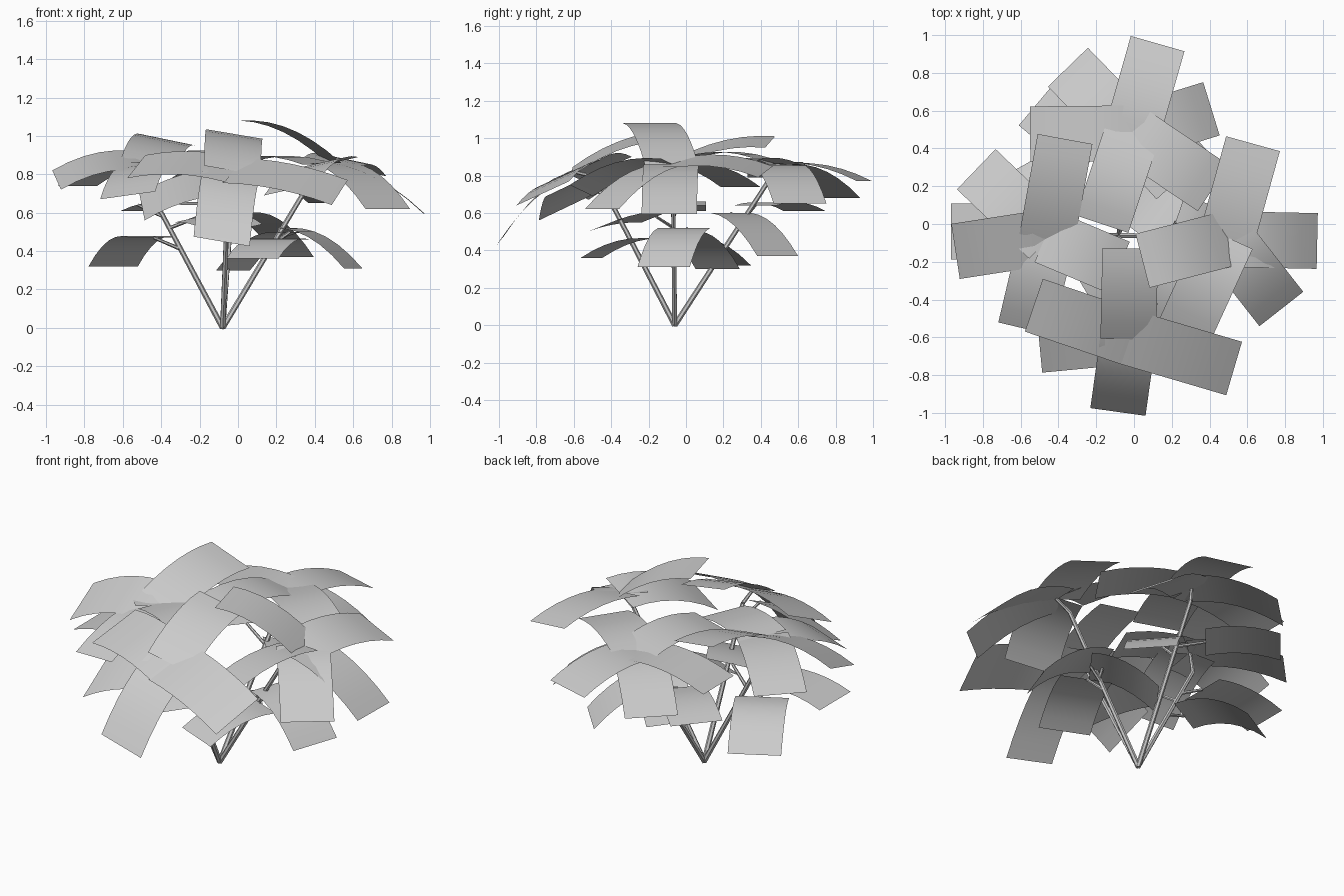
import bpy, bmesh
from mathutils import Vector

BASE = Vector((-0.08, -0.06, 0.0))
UP = Vector((0, 0, 1))
WIDTH, ROWS = 0.295, 7


def finish(bm, name):
    mesh = bpy.data.meshes.new(name)
    bm.to_mesh(mesh)
    bm.free()
    ob = bpy.data.objects.new(name, mesh)
    bpy.context.collection.objects.link(ob)
    for p in mesh.polygons:
        p.use_smooth = name.endswith("leaf")
    return ob


def leaf(name, start, end, roll=0.0, arch=0.05):
    """Arched rectangular leaf blade; roll lifts the left edge."""
    start, end = Vector(start), Vector(end)
    flat = Vector((end.x - start.x, end.y - start.y, 0)).normalized()
    side = UP.cross(flat) * WIDTH / 2 + UP * roll
    bm = bmesh.new()
    prev = None
    for i in range(ROWS):
        t = i / (ROWS - 1)
        c = start.lerp(end, t) + UP * arch * 4 * t * (1 - t)
        row = [bm.verts.new(c + side * s) for s in (-1, 0, 1)]
        if prev:
            for k in range(2):
                bm.faces.new((prev[k], row[k], row[k + 1], prev[k + 1]))
        prev = row
    finish(bm, name)


def stem(name, a, b, r=0.015):
    """Thin six-sided stem between two points."""
    a, b = Vector(a), Vector(b)
    d = b - a
    bm = bmesh.new()
    bmesh.ops.create_cone(bm, cap_ends=True, segments=6, radius1=r, radius2=r * 0.8,
                          depth=d.length)
    q = d.to_track_quat('Z', 'Y')
    for v in bm.verts:
        v.co = q @ v.co + (a + b) / 2
    finish(bm, name)


# upper clusters: leaf centre, stem tip, then each leaf's far end (x, y, z, roll, arch)
clusters = {
    "right": ((0.49, -0.08, 0.86), (0.40, -0.07, 0.80), [
        (0.97, -0.09, 0.595, 0, 0.05), (0.63, 0.425, 0.82, 0.03, 0.04),
        (0.045, -0.195, 1.08, 0, 0.05), (0.27, -0.56, 0.72, 0.03, 0.05),
        (0.78, -0.45, 0.62, 0, 0.05)]),
    "left": ((-0.46, -0.07, 0.86), (-0.48, -0.07, 0.75), [
        (-0.945, -0.145, 0.77, -0.05, 0.05), (-0.365, 0.45, 0.98, 0.03, 0.04),
        (-0.835, 0.29, 0.74, 0, 0.04), (-0.575, -0.555, 0.69, 0.02, 0.05),
        (-0.08, -0.23, 0.84, 0, 0.03)]),
    "front": ((-0.03, -0.60, 0.82), (-0.05, -0.47, 0.79), [
        (-0.085, -0.995, 0.45, -0.025, 0.06), (-0.02, -0.13, 1.01, 0.025, 0.04),
        (0.53, -0.765, 0.705, 0.065, 0.025), (-0.53, -0.43, 0.84, -0.06, 0.03)]),
    "back": ((-0.01, 0.48, 0.86), (-0.02, 0.46, 0.80), [
        (0.125, 0.955, 0.77, 0, 0.04), (-0.35, 0.83, 0.68, 0, 0.05),
        (0.42, 0.19, 0.85, 0, 0.04), (0.41, 0.61, 0.65, 0, 0.05),
        (-0.55, 0.475, 0.79, 0, 0.04), (-0.17, 0.0, 0.89, 0, 0.05)]),
}
stems = []
for label, (hub, tip, ends) in clusters.items():
    hub, tip = Vector(hub), Vector(tip)
    stem(label + "_stem", BASE, tip)
    stem(label + "_stalk", tip, hub, 0.011)
    stems.append(tip)
    for x, y, z, roll, arch in ends:
        out = (Vector((x, y, 0)) - Vector((hub.x, hub.y, 0))).normalized()
        leaf(label + "_leaf", hub - out * 0.01, (x, y, z), roll, arch)

# lower leaves: start, end, roll, arch
lower = [
    ((-0.20, 0.37, 0.64), (-0.515, 0.635, 0.61), 0, 0.03),
    ((-0.52, -0.04, 0.64), (-0.97, -0.04, 0.61), 0, 0.035),
    ((-0.08, -0.60, 0.76), (-0.50, -0.64, 0.63), -0.07, 0.03),
    ((-0.44, -0.10, 0.47), (-0.65, 0.275, 0.32), 0, 0.06),
    ((0.24, -0.12, 0.46), (0.075, -0.505, 0.36), 0, 0.04),
    ((0.27, -0.05, 0.50), (-0.025, 0.17, 0.30), 0, 0.05),
    ((0.02, 0.24, 0.60), (0.295, 0.49, 0.37), 0, 0.05),
    ((0.22, 0.01, 0.52), (0.60, -0.12, 0.31), 0, 0.06),
    ((-0.20, -0.16, 0.58), (0.00, -0.50, 0.51), 0.03, 0.02),
]
for start, end, roll, arch in lower:
    leaf("lower_leaf", start, end, roll, arch)
    # short twig joining the leaf to the closest main stem
    s = Vector(start)
    joints = [BASE.lerp(t, min(1, max(0.2, s.z / t.z - 0.08))) for t in stems]
    joint = min(joints, key=lambda j: (j - s).length)
    if (joint - s).length < 0.22:
        stem("twig", joint, s, 0.01)
